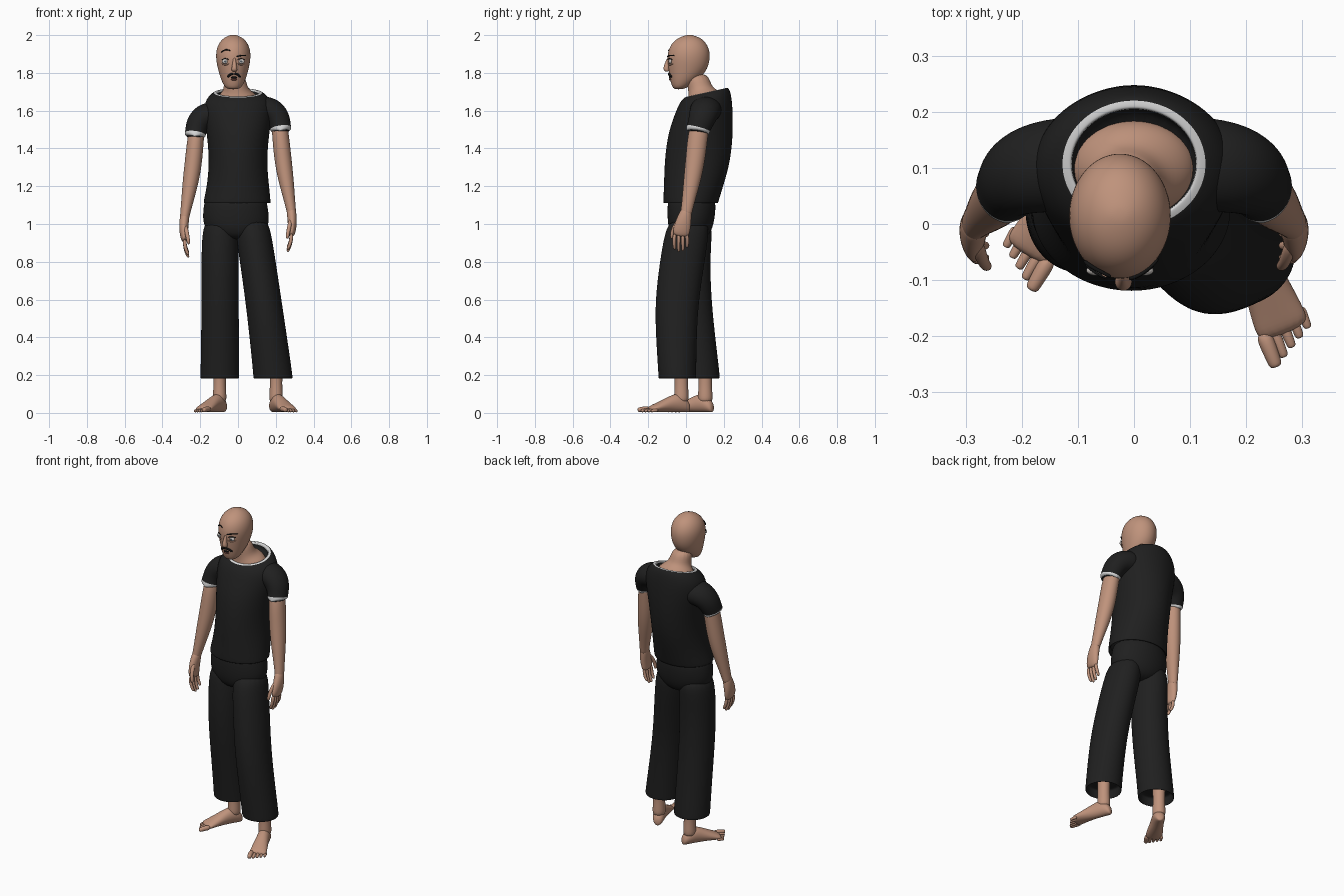
import bpy
import bmesh
from math import cos, sin, pi, sqrt
from mathutils import Vector, Matrix

default = bpy.data.objects.get("Cube")
if default:
    bpy.data.objects.remove(default, do_unlink=True)


def material(name, red, green, blue):
    mat = bpy.data.materials.new(name)
    mat.use_nodes = True
    mat.diffuse_color = (red, green, blue, 1)
    shader = mat.node_tree.nodes["Principled BSDF"]
    shader.inputs["Base Color"].default_value = mat.diffuse_color
    shader.inputs["Roughness"].default_value = 0.8
    return mat


skin = material("skin", 0.52, 0.29, 0.2)
cloth = material("black cloth", 0.014, 0.014, 0.014)
trim = material("white trim", 0.7, 0.7, 0.7)
hair = material("black hair", 0.006, 0.006, 0.006)
eye_white = material("eye white", 0.6, 0.56, 0.53)
iris = material("iris", 0.08, 0.1, 0.12)
lip = material("lip", 0.25, 0.09, 0.07)

FLAT = Vector((0, 0, -1))
UP = Vector((0, 0, 1))
BACK = Vector((0, 1, 0))


def finish(name, bm, mats, levels):
    bmesh.ops.recalc_face_normals(bm, faces=bm.faces)
    mesh = bpy.data.meshes.new(name)
    bm.to_mesh(mesh)
    bm.free()
    for mat in mats:
        mesh.materials.append(mat)
    mesh.shade_smooth()
    obj = bpy.data.objects.new(name, mesh)
    bpy.context.collection.objects.link(obj)
    if levels:
        sub = obj.modifiers.new("smooth surface", "SUBSURF")
        sub.levels = sub.render_levels = levels
    return obj


def loft(name, rings, mats, axis=None, ref=BACK, sides=16, cap_start=True,
         cap_end=True, bands=(), levels=2):
    """Skin elliptical rings (x, y, z, width, depth, tilt); listed bands use the second material."""
    bm = bmesh.new()
    centres = [Vector(ring[:3]) for ring in rings]
    loops = []
    for i, ring in enumerate(rings):
        ahead = centres[min(i + 1, len(rings) - 1)]
        behind = centres[max(i - 1, 0)]
        t = (axis or (ahead - behind)).normalized()
        u = (ref - t * ref.dot(t)).normalized()
        v = u.cross(t)
        tilt = ring[5] if len(ring) > 5 else 0
        loop = []
        for k in range(sides):
            a = 2 * pi * k / sides
            p = v * ring[3] * cos(a) + u * ring[4] * sin(a)
            p.z += tilt * p.y
            loop.append(bm.verts.new(centres[i] + p))
        loops.append(loop)
    for i, (low, high) in enumerate(zip(loops, loops[1:])):
        for k in range(sides):
            n = (k + 1) % sides
            face = bm.faces.new((low[k], low[n], high[n], high[k]))
            face.material_index = int(i in bands)
    if cap_start:
        bm.faces.new(loops[0])
    if cap_end:
        bm.faces.new(loops[-1])
    return finish(name, bm, mats, levels)


def digit(name, points, radius, mat=skin, ref=BACK, tip=0.7):
    """Thin tapering tube for fingers, toes, brows and lashes."""
    last = len(points) - 1
    rings = [(*p, *[radius * (1 - (1 - tip) * i / last)] * 2) for i, p in enumerate(points)]
    return loft(name, rings, [mat], ref=ref, sides=8)


def ellipsoid(name, centre, size, mats, front_rule=None):
    bm = bmesh.new()
    bmesh.ops.create_uvsphere(bm, u_segments=24, v_segments=16, radius=1,
                              matrix=Matrix.Rotation(pi / 2, 4, "X"))
    if front_rule:
        for face in bm.faces:
            face.material_index = int(face.calc_center_median().y < front_rule)
    bmesh.ops.transform(bm, matrix=Matrix.LocRotScale(centre, None, size), verts=bm.verts)
    return finish(name, bm, mats, 0)


# Shirt body with a white neck band
loft("shirt_body", [
    (0, .025, 1.13, .16, .125), (-.005, .025, 1.105, .178, .143),
    (-.005, .025, 1.115, .18, .147), (0, .04, 1.2, .166, .158),
    (0, .056, 1.3, .156, .172), (0, .068, 1.4, .158, .176),
    (0, .08, 1.5, .17, .17), (0, .094, 1.58, .182, .155),
    (0, .102, 1.64, .18, .143, .08), (0, .106, 1.678, .155, .13, .18),
    (0, .107, 1.692, .134, .119, .22), (0, .107, 1.694, .131, .116, .22),
    (0, .107, 1.698, .115, .102, .22), (0, .107, 1.694, .111, .098, .22),
    (0, .107, 1.65, .114, .1, .22)],
    [cloth, trim], axis=FLAT, sides=24, cap_start=False, bands=(11, 12))

# Neck and upper chest
loft("neck", [
    (0, .1, 1.62, .125, .095, .2), (0, .096, 1.675, .11, .088, .2),
    (-.005, .086, 1.7, .08, .074, .2), (-.013, .072, 1.725, .061, .063, .1),
    (-.02, .058, 1.8, .058, .06)], [skin], axis=FLAT)

# Head: height, half width, front and back of each section
HEAD_X = -.025
sections = [
    (1.713, .022, -.058, -.02), (1.722, .042, -.071, .008), (1.745, .056, -.08, .04),
    (1.78, .071, -.088, .085), (1.825, .083, -.095, .116), (1.87, .092, -.1, .127),
    (1.915, .092, -.096, .127), (1.955, .079, -.078, .11), (1.983, .054, -.046, .083),
    (1.997, .027, -.01, .045), (2.001, .01, .01, .026)]
loft("head", [(HEAD_X, (f + b) / 2, z, w, (b - f) / 2) for z, w, f, b in sections],
     [skin], axis=FLAT, sides=24)


def face_point(x, z, out=0):
    """Point on the front of the head."""
    for low, high in zip(sections, sections[1:]):
        if low[0] <= z <= high[0]:
            mix = (z - low[0]) / (high[0] - low[0])
            w, f, b = [p + (q - p) * mix for p, q in zip(low[1:], high[1:])]
            curve = sqrt(max(0, 1 - ((x - HEAD_X) / w) ** 2))
            return Vector((x, (f + b) / 2 - (b - f) / 2 * curve - out, z))


def face_arc(name, x, z, half, rise, radius, mat, slope=0):
    steps = [-1, -.5, 0, .5, 1]
    points = [face_point(x + half * s, z + rise * (1 - s * s) + slope * s, .001) for s in steps]
    digit(name, points, radius, mat, ref=UP, tip=.8)


# Facial features
loft("nose", [
    (HEAD_X + .006, -.088, 1.885, .007, .01), (HEAD_X + .006, -.1, 1.85, .01, .013),
    (HEAD_X + .006, -.105, 1.822, .017, .018), (HEAD_X + .006, -.1, 1.806, .015, .013)],
    [skin], axis=FLAT, sides=12)
for side, label in ((-1, "right"), (1, "left")):
    ex = HEAD_X + .042 * side
    ellipsoid(label + "_eye", face_point(ex, 1.861, -.003), (.018, .009, .013),
              [eye_white, iris], front_rule=-.92)
    face_arc(label + "_lash", ex, 1.869, .02, .007, .0028, hair)
    face_arc(label + "_lower_lid", ex, 1.85, .019, -.008, .004, skin)
face_arc("right_brow", HEAD_X - .04, 1.913, .025, .01, .004, hair, slope=.004)
face_arc("left_brow", HEAD_X + .042, 1.888, .027, .004, .004, hair, slope=.003)
for side, label in ((-1, "right"), (1, "left")):
    face_arc(label + "_moustache", HEAD_X + .004 + .018 * side, 1.786, .017, .006, .0075,
             hair, slope=-.009 * side)
ellipsoid("mouth", face_point(HEAD_X + .004, 1.775, -.002), (.017, .006, .006), [hair])
ellipsoid("lower_lip", face_point(HEAD_X + .004, 1.765, -.002), (.016, .007, .005), [lip])

# Sleeves, arms and hands
for s, label, dz in ((-1, "right", -.015), (1, "left", .015)):

    def place(rings):
        return [(r[0] * s, r[1], r[2] + dz, *r[3:]) for r in rings]

    loft(label + "_sleeve", place([
        (.09, .11, 1.592, .07, .085), (.15, .104, 1.59, .075, .085),
        (.19, .096, 1.575, .072, .08), (.216, .083, 1.54, .064, .072),
        (.224, .07, 1.502, .057, .065), (.226, .066, 1.494, .057, .065),
        (.228, .062, 1.472, .057, .064), (.228, .062, 1.468, .053, .06),
        (.227, .064, 1.485, .046, .05)]),
        [cloth, trim], bands=(5, 6))
    loft(label + "_arm", place([
        (.215, .08, 1.54, .042, .048), (.226, .062, 1.45, .045, .055),
        (.236, .051, 1.34, .047, .053), (.252, .035, 1.23, .043, .048),
        (.273, .013, 1.11, .03, .035), (.283, .002, 1.05, .025, .031),
        (.284, 0, 1.035, .024, .03)]), [skin])
    loft(label + "_palm", place([
        (.282, .004, 1.065, .022, .027), (.284, -.002, 1.04, .026, .033),
        (.288, -.014, .995, .025, .043), (.286, -.024, .95, .021, .046),
        (.281, -.028, .918, .015, .042)]), [skin])
    for i, name in enumerate(("index", "middle", "ring", "little")):
        y, length = -.059 + .021 * i, (.085, .098, .094, .075)[i]
        digit(f"{label}_{name}_finger", place([
            (.283, y, .935), (.281, y - .004 + .002 * i, .935 - length * .45),
            (.271, y - .003 + .002 * i, .935 - length * .8),
            (.261, y, .935 - length)]), .0115)
    digit(label + "_thumb", place([
        (.281, -.03, 1.01), (.272, -.06, .975), (.265, -.074, .94), (.26, -.076, .905)]), .0135)

# Trousers: hips and two wide legs with hollow cuffs
loft("trouser_hips", [
    (-.012, .03, 1.15, .16, .12), (-.013, .03, 1.1, .17, .13),
    (-.01, .026, 1.01, .181, .125), (-.008, .022, .95, .15, .108),
    (-.005, .02, .915, .06, .07)], [cloth], axis=FLAT, sides=24)
legs = {
    "right": [(-.09, .03, 1.03, .08, .1), (-.094, .028, .95, .098, .112),
              (-.095, .018, .8, .1, .11), (-.095, .028, .6, .1, .108),
              (-.095, .05, .42, .101, .104), (-.096, .078, .2, .104, .102)],
    "left": [(.075, .018, 1.03, .08, .1), (.082, .004, .95, .095, .119),
             (.105, -.02, .8, .096, .12), (.134, -.048, .6, .097, .117),
             (.158, -.052, .42, .1, .11), (.185, -.046, .2, .105, .101)]}
for label, rings in legs.items():
    x, y, z, w, d = rings[-1]
    cuff = [(x, y, z - .016, w, d), (x, y, z - .02, w - .005, d - .005),
            (x, y, z + .03, w - .008, d - .008), (x, y, z + .04, w - .01, d - .01)]
    loft(label + "_trouser_leg", rings + cuff, [cloth], axis=FLAT, sides=20)

# Bare feet, aimed from heel to toe
for label, heel, toe, inner in (("right", (-.072, .145, 0), (-.215, -.1, 0), 1),
                                ("left", (.183, .022, 0), (.288, -.243, 0), -1)):
    heel = Vector(heel)
    aim = (Vector(toe) - heel).normalized()
    across = aim.cross(UP) * -inner * (1 if aim.cross(UP).x < 0 else -1)
    shape = [(.002, .015, .02), (.018, .031, .034), (.06, .037, .052), (.105, .037, .046),
             (.155, .043, .034), (.205, .049, .022), (.235, .048, .015)]
    loft(label + "_foot", [(*(heel + aim * d + UP * (h + .003)), w, h) for d, w, h in shape],
         [skin], axis=aim, ref=UP)
    ankle = heel + aim * .05
    loft(label + "_ankle", [(ankle.x, ankle.y, z, r, r * 1.08) for z, r in (
        (.32, .042), (.2, .034), (.14, .033), (.09, .037), (.05, .036))], [skin], axis=FLAT)
    for i in range(5):
        side = across * (.036 - .0195 * i)
        r = .017 if i == 0 else .0125 - .0005 * i
        base, tip = .215 - .004 * i, .284 - .011 * i
        digit(f"{label}_toe_{i + 1}", [heel + side + aim * (base + (tip - base) * k) + UP * (r + lift)
              for k, lift in ((0, .004), (.5, .003), (.85, 0), (1, -.002))], r, ref=UP)
